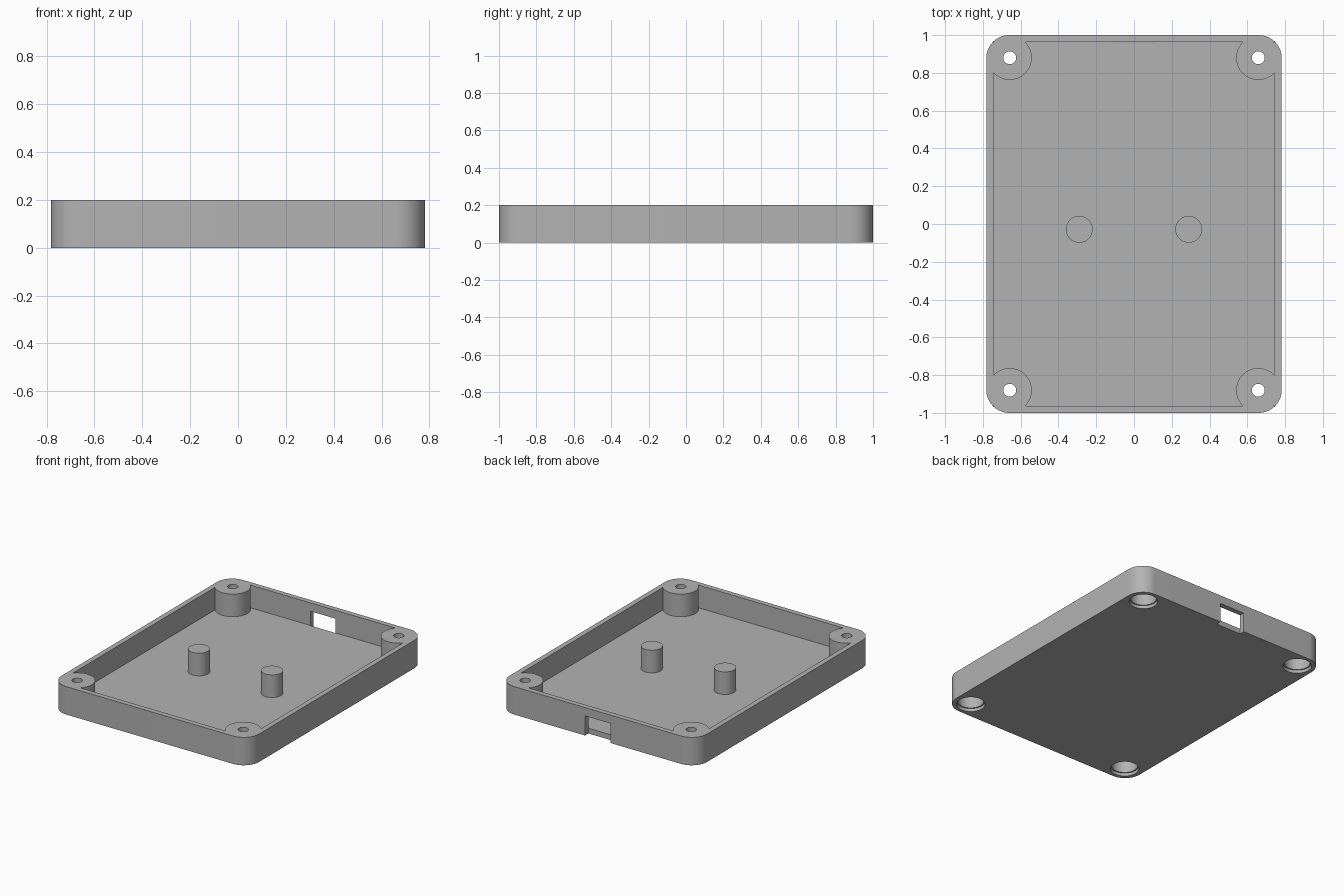
import bpy, bmesh, math
from mathutils import Matrix, Vector

cube = bpy.data.objects.get("Cube")
if cube:
    bpy.data.objects.remove(cube, do_unlink=True)

# Main dimensions
HALF_X, HALF_Y, HEIGHT = 0.782, 1.0, 0.2
WALL, FLOOR = 0.037, 0.038
SCREW_X, SCREW_Y = 0.658, 0.88
CORNER_R, BOSS_R, HOLE_R = 0.122, 0.117, 0.034
CORNERS = [(sx * SCREW_X, sy * SCREW_Y) for sx in (1, -1) for sy in (1, -1)]

grey = bpy.data.materials.new("plain grey")
grey.use_nodes = True
COLOUR = (0.45, 0.45, 0.45, 1)
grey.diffuse_color = COLOUR
grey.node_tree.nodes["Principled BSDF"].inputs["Base Color"].default_value = COLOUR


def make_object(name, bm):
    bmesh.ops.recalc_face_normals(bm, faces=bm.faces)
    mesh = bpy.data.meshes.new(name)
    bm.to_mesh(mesh)
    bm.free()
    mesh.materials.append(grey)
    obj = bpy.data.objects.new(name, mesh)
    bpy.context.collection.objects.link(obj)
    return obj


def cylinder(name, x, y, radius, z0, z1, sides=64):
    bm = bmesh.new()
    place = Matrix.Translation((x, y, (z0 + z1) / 2))
    bmesh.ops.create_cone(bm, cap_ends=True, segments=sides, radius1=radius,
                          radius2=radius, depth=z1 - z0, matrix=place)
    return make_object(name, bm)


def box(name, low, high):
    low, high = Vector(low), Vector(high)
    bm = bmesh.new()
    place = Matrix.Translation((low + high) / 2) @ Matrix.Diagonal((*(high - low), 1))
    bmesh.ops.create_cube(bm, size=1, matrix=place)
    return make_object(name, bm)


def rounded_slab(name, half_x, half_y, radius, height, steps=16):
    bm = bmesh.new()
    ring = []
    for quarter, (sx, sy) in enumerate([(1, 1), (-1, 1), (-1, -1), (1, -1)]):
        for i in range(steps + 1):
            a = (quarter + i / steps) * math.pi / 2
            ring.append(bm.verts.new((sx * (half_x - radius) + radius * math.cos(a),
                                      sy * (half_y - radius) + radius * math.sin(a), 0)))
    base = bm.faces.new(ring)
    top = bmesh.ops.extrude_face_region(bm, geom=[base])["geom"]
    bmesh.ops.translate(bm, vec=(0, 0, height),
                        verts=[v for v in top if isinstance(v, bmesh.types.BMVert)])
    return make_object(name, bm)


def cut(target, cutters):
    """Subtract every cutter, bake the result and drop the cutters."""
    for cutter in cutters:
        mod = target.modifiers.new("cut", "BOOLEAN")
        mod.operation, mod.solver, mod.object = "DIFFERENCE", "EXACT", cutter
    graph = bpy.context.evaluated_depsgraph_get()
    graph.update()
    baked = bpy.data.meshes.new_from_object(target.evaluated_get(graph))
    target.modifiers.clear()
    target.data = baked
    for cutter in cutters:
        bpy.data.objects.remove(cutter, do_unlink=True)


# Inner space: a box that leaves the four corner bosses standing
cavity = box("cavity", (WALL - HALF_X, WALL - HALF_Y, FLOOR),
             (HALF_X - WALL, HALF_Y - WALL, HEIGHT + 0.1))
cut(cavity, [cylinder("boss_space", x, y, BOSS_R, -0.1, 0.5) for x, y in CORNERS])

# Tray: cavity, screw holes, stepped bores from below and the cable notch
tray = rounded_slab("tray", HALF_X, HALF_Y, CORNER_R, HEIGHT)
cutters = [cavity]
for x, y in CORNERS:
    cutters += [cylinder("screw_hole", x, y, HOLE_R, -0.1, 0.3, 32),
                cylinder("head_bore", x, y, 0.085, -0.1, 0.14),
                cylinder("bore_mouth", x, y, 0.094, -0.1, 0.022)]
cutters.append(box("cable_notch", (-0.1, HALF_Y - WALL - 0.001, -0.1), (0.1, 1.1, 0.14)))
cut(tray, cutters)

# Two support posts on the floor
posts = [cylinder(f"{side}_post", x, -0.028, 0.071, FLOOR - 0.01, HEIGHT)
         for side, x in (("left", 0.29), ("right", -0.29))]

# Smooth the round walls, keep the edges sharp
bpy.ops.object.select_all(action="DESELECT")
for obj in [tray] + posts:
    obj.select_set(True)
bpy.context.view_layer.objects.active = tray
bpy.ops.object.shade_smooth_by_angle(angle=math.radians(30))
